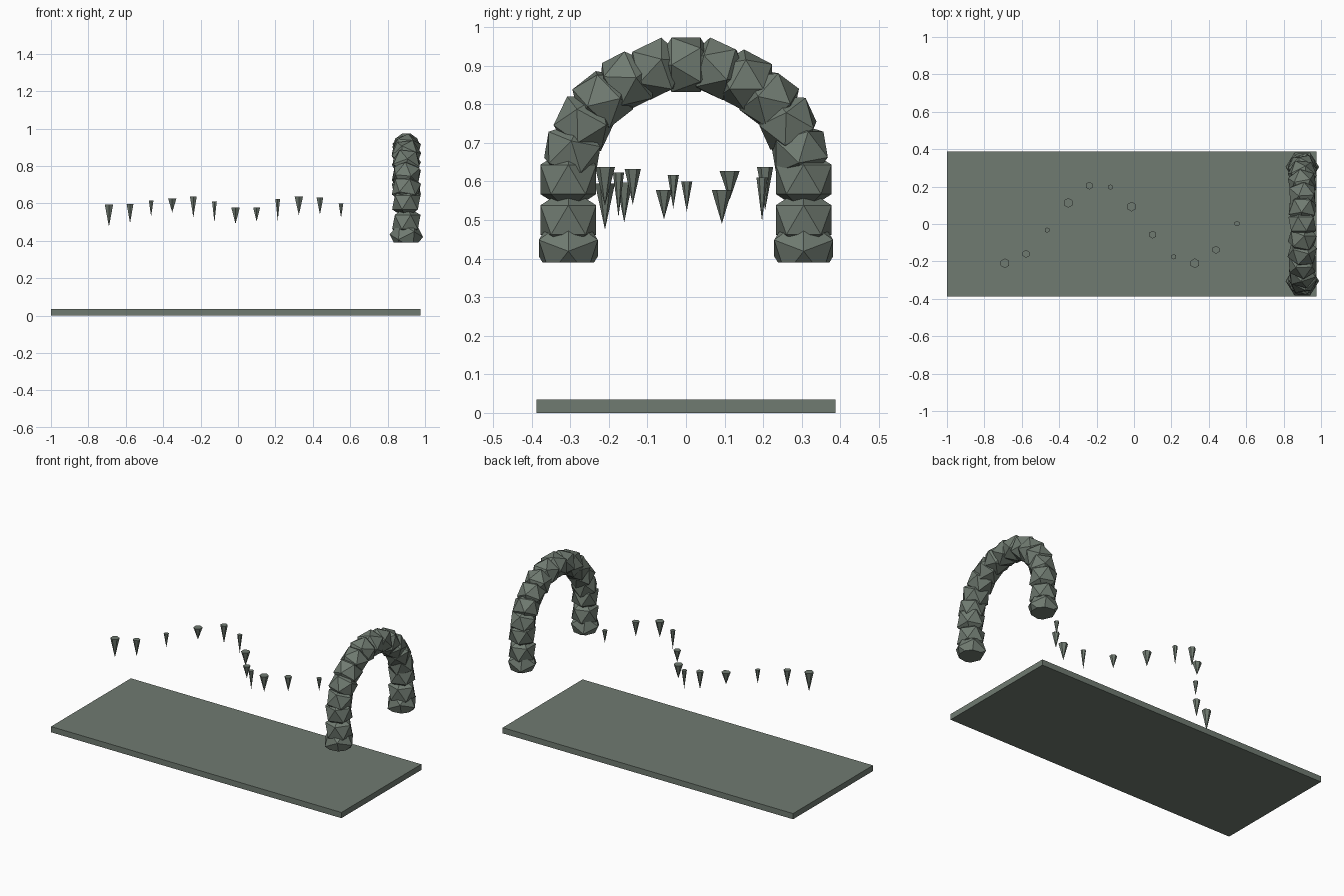
import bpy, bmesh, math, random
from mathutils import Matrix, Vector

random.seed(4)
if "Cube" in bpy.data.objects:
    bpy.data.objects.remove(bpy.data.objects["Cube"], do_unlink=True)

stone = bpy.data.materials.new("grey green stone")
stone.use_nodes = True
colour = (0.162, 0.197, 0.165, 1)
stone.diffuse_color = colour
stone.node_tree.nodes["Principled BSDF"].inputs["Base Color"].default_value = colour


def finish(bm, name):
    mesh = bpy.data.meshes.new(name)
    bm.to_mesh(mesh)
    bm.free()
    mesh.materials.append(stone)
    bpy.context.collection.objects.link(bpy.data.objects.new(name, mesh))


def rock(name, y, z, rotation, radius=0.085, cut=None):
    bm = bmesh.new()
    place = Matrix.Translation((0.9, y, z)) @ rotation
    bmesh.ops.create_icosphere(bm, subdivisions=1, radius=radius, matrix=place)
    if cut is not None:
        geom = bm.verts[:] + bm.edges[:] + bm.faces[:]
        bmesh.ops.bisect_plane(bm, geom=geom, plane_co=Vector((0, 0, cut)),
                               plane_no=Vector((0, 0, -1)), clear_outer=True)
        bmesh.ops.holes_fill(bm, edges=[e for e in bm.edges if e.is_boundary])
    finish(bm, name)


# Floor slab
bm = bmesh.new()
bmesh.ops.create_cube(bm, size=1, matrix=Matrix.Translation((-0.0125, 0, 0.0175))
                      @ Matrix.Diagonal((1.975, 0.776, 0.035, 1)))
finish(bm, "floor_slab")

# Arch legs: flat-bottomed foot and straight stones
REACH, SPRING = 0.305, 0.6
for side, label in ((-1, "right"), (1, "left")):
    y = side * REACH
    rock(f"{label}_foot_stone", y, 0.427, Matrix.Rotation(math.radians(31.7), 4, 'Y'),
         0.09, cut=0.39)
    rock(f"{label}_lower_stone", y, 0.5, Matrix.Identity(4))
    rock(f"{label}_upper_stone", y, 0.605, Matrix.Identity(4))

# Arch stones, each turned to follow the curve
for i in range(-5, 6):
    a = math.radians(15 * i)
    tilt = Matrix.Rotation(math.pi / 2 - a, 4, 'X')
    wobble = Matrix.Rotation(random.uniform(-0.25, 0.25) if i else 0, 4, 'Y')
    spin = Matrix.Rotation(0.35 * i, 4, 'Z')
    rock(f"arch_stone_{i + 6}", REACH * math.sin(a), SPRING + REACH * math.cos(a) - 0.003,
         tilt @ wobble @ spin, 0.083)

# Hanging spikes: y, top, tip; evenly spaced along x
spikes = [(-.21, .595, .475), (-.16, .597, .494), (-.033, .616, .53),
          (.113, .627, .552), (.205, .637, .525), (.197, .61, .497),
          (.093, .577, .49), (-.057, .577, .502), (-.175, .623, .507),
          (-.21, .637, .537), (-.138, .632, .54), (.002, .6, .522)]
for i, (y, top, tip) in enumerate(spikes):
    bm = bmesh.new()
    bmesh.ops.create_cone(bm, cap_ends=True, segments=6, radius1=0, depth=top - tip,
                          radius2=(0.026, 0.021, 0.0145)[i % 3],
                          matrix=Matrix.Translation((-0.69 + 0.1128 * i, y, (top + tip) / 2)))
    bmesh.ops.remove_doubles(bm, verts=bm.verts, dist=0.0001)
    finish(bm, f"hanging_spike_{i + 1}")
